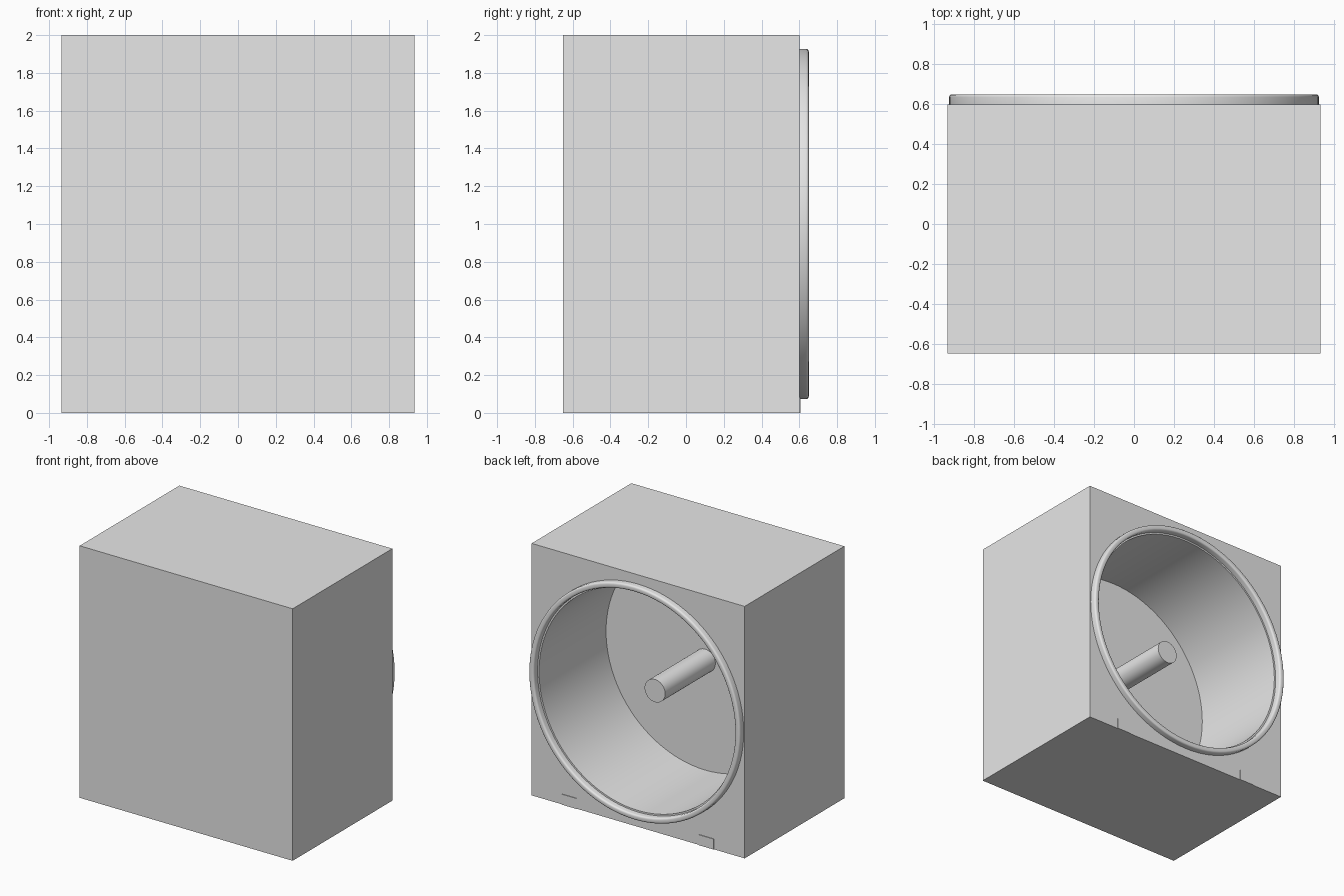
import bpy, bmesh, math
from mathutils import Vector, Matrix

cube = bpy.data.objects.get("Cube")
if cube:
    bpy.data.objects.remove(cube, do_unlink=True)

# One neutral grey for every part
grey = bpy.data.materials.new("light grey")
grey.use_nodes = True
grey.diffuse_color = (0.8, 0.8, 0.8, 1)
grey.node_tree.nodes["Principled BSDF"].inputs["Base Color"].default_value = grey.diffuse_color

BACK, FLOOR, AXIS_Z = 0.60, -0.24, 1.0


def finish(name, bm):
    bmesh.ops.recalc_face_normals(bm, faces=bm.faces)
    mesh = bpy.data.meshes.new(name)
    bm.to_mesh(mesh)
    bm.free()
    mesh.materials.append(grey)
    obj = bpy.data.objects.new(name, mesh)
    bpy.context.collection.objects.link(obj)
    return obj


def box(name, low, high):
    low, high = Vector(low), Vector(high)
    bm = bmesh.new()
    bmesh.ops.create_cube(bm, size=1, matrix=Matrix.Translation((low + high) / 2)
                          @ Matrix.Diagonal((high - low).to_4d()))
    return finish(name, bm)


def lathe(name, profile, steps, closed=False):
    """Turn (radius, y) points about the horizontal axis of the recess."""
    bm = bmesh.new()
    verts = [bm.verts.new((r, y, AXIS_Z)) for r, y in profile]
    pairs = list(zip(verts, verts[1:]))
    if closed:
        pairs.append((verts[-1], verts[0]))
    edges = [bm.edges.new(p) for p in pairs]
    bmesh.ops.spin(bm, geom=verts + edges, cent=(0, 0, AXIS_Z), axis=(0, 1, 0),
                   angle=math.tau, steps=steps)
    bmesh.ops.remove_doubles(bm, verts=bm.verts, dist=0.0001)
    return finish(name, bm)


def smooth(obj):
    bpy.ops.object.select_all(action="DESELECT")
    obj.select_set(True)
    bpy.context.view_layer.objects.active = obj
    bpy.ops.object.shade_smooth_by_angle(angle=math.radians(35))


# Housing with a round recess cut into the back
housing = box("housing", (-0.935, -0.65, 0), (0.935, BACK, 2))
cutter = lathe("recess_cutter", [(0, FLOOR), (0.87, FLOOR), (0.87, 0.8), (0, 0.8)], 96)
cutter.hide_render = True
cut = housing.modifiers.new("recess", "BOOLEAN")
cut.operation = "DIFFERENCE"
cut.solver = "EXACT"
cut.object = cutter
bpy.context.view_layer.objects.active = housing
bpy.ops.object.modifier_apply(modifier=cut.name)
bpy.data.objects.remove(cutter, do_unlink=True)
smooth(housing)

# Raised lip with rounded corners around the opening
inner, outer, top, rnd = 0.883, 0.927, 0.65, 0.014
arc = [math.radians(a) for a in (0, 30, 60, 90)]
profile = [(inner, BACK - 0.01), (outer, BACK - 0.01)]
profile += [(outer - rnd + rnd * math.cos(a), top - rnd + rnd * math.sin(a)) for a in arc]
profile += [(inner + rnd - rnd * math.sin(a), top - rnd + rnd * math.cos(a)) for a in arc]
smooth(lathe("opening_lip", profile, 96, closed=True))

# Central spindle standing on the recess floor
tip = 0.39
smooth(lathe("spindle", [(0, FLOOR - 0.01), (0.09, FLOOR - 0.01), (0.09, tip), (0, tip)], 48))

# Thin pads at the lower edge of the back
for side, x in (("left", 0.6), ("right", -0.6)):
    box(side + "_pad", (x - 0.065, BACK - 0.01, 0), (x + 0.065, BACK + 0.005, 0.083))
